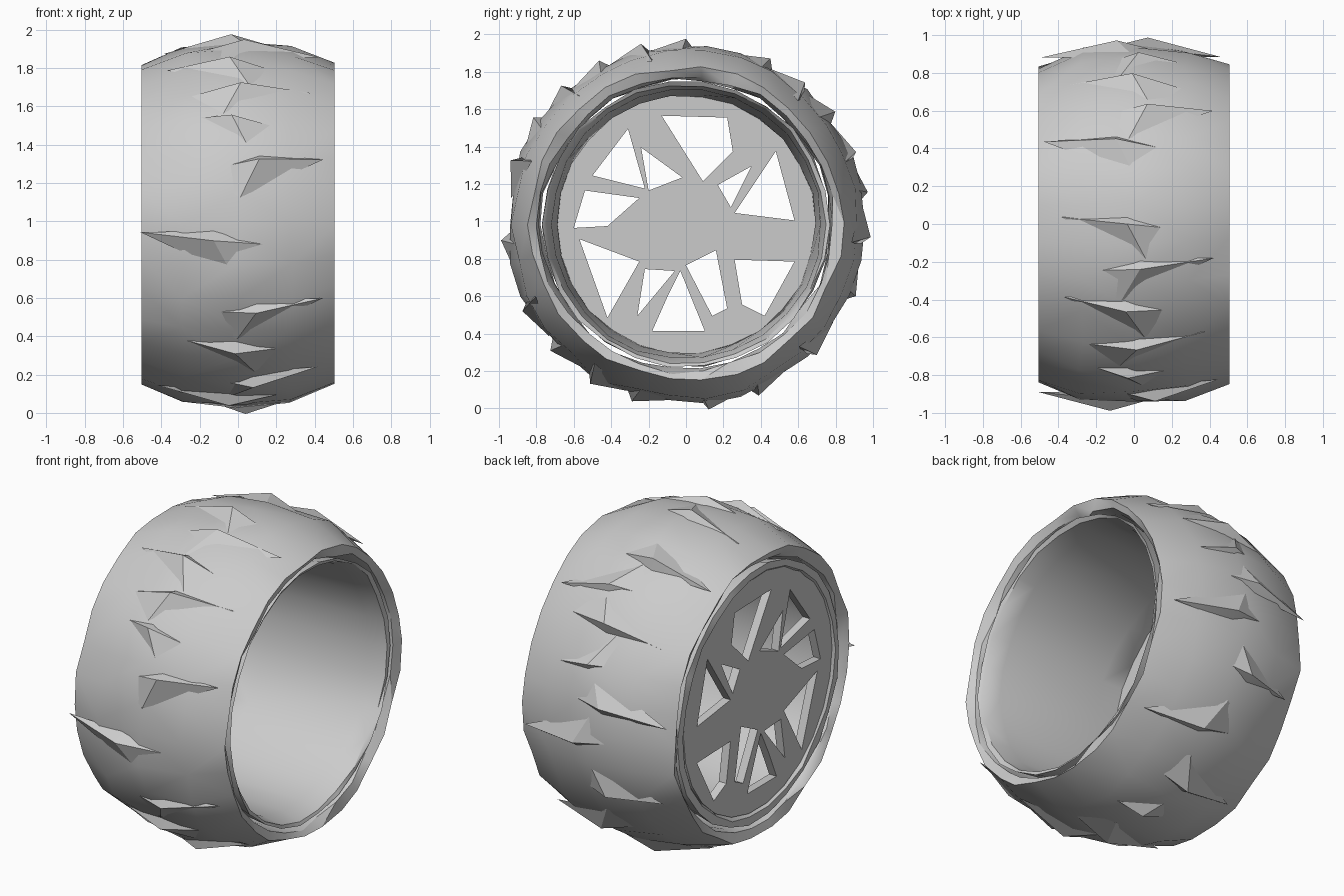
import bpy, bmesh, math, random
from mathutils import Vector

cube = bpy.data.objects.get("Cube")
if cube:
    bpy.data.objects.remove(cube, do_unlink=True)

random.seed(4)
CENTRE_Z = 0.985

grey = bpy.data.materials.new("plain grey")
grey.use_nodes = True
grey.diffuse_color = (0.6, 0.6, 0.6, 1)
grey.node_tree.nodes["Principled BSDF"].inputs["Base Color"].default_value = (0.6, 0.6, 0.6, 1)


def polar(x, radius, angle):
    """Point around the axle, which runs along x."""
    return Vector((x, radius * math.cos(angle), CENTRE_Z + radius * math.sin(angle)))


def finish(obj, angle=30):
    bpy.ops.object.select_all(action='DESELECT')
    obj.select_set(True)
    bpy.context.view_layer.objects.active = obj
    bpy.ops.object.shade_smooth_by_angle(angle=math.radians(angle))


def make_object(name, bm):
    bmesh.ops.recalc_face_normals(bm, faces=bm.faces)
    mesh = bpy.data.meshes.new(name)
    bm.to_mesh(mesh)
    bm.free()
    mesh.materials.append(grey)
    obj = bpy.data.objects.new(name, mesh)
    bpy.context.collection.objects.link(obj)
    finish(obj)


def revolve(name, profile, sides, wobble):
    """Closed profile of (x, radius) swept around the axle, slightly uneven."""
    bm = bmesh.new()
    rings = []
    for i in range(sides):
        turn = math.tau * i / sides
        rings.append([bm.verts.new(polar(
            x + random.uniform(-wobble, wobble) * (0 if abs(x) > 0.5 else 1),
            r + random.uniform(-wobble, wobble),
            turn + random.uniform(-wobble, wobble))) for x, r in profile])
    count = len(profile)
    for i in range(sides):
        a, b = rings[i], rings[(i + 1) % sides]
        for j in range(count):
            k = (j + 1) % count
            bm.faces.new((a[j], a[k], b[k], b[j]))
    bmesh.ops.triangulate(bm, faces=bm.faces)
    make_object(name, bm)


# Tyre: crowned uneven tread, rounded shoulders, open middle
revolve("tyre", [(-0.48, 0.79), (-0.505, 0.835), (-0.28, 0.925), (0, 0.955), (0.28, 0.925),
                 (0.505, 0.835), (0.48, 0.79), (0.42, 0.775), (-0.42, 0.775)], 30, 0.016)

# Rim: tapered barrel with a thin lip at each end
revolve("rim_barrel", [(0.485, 0.765), (0.47, 0.745), (0.36, 0.72), (-0.3, 0.695), (-0.45, 0.69),
                       (-0.49, 0.72), (-0.485, 0.765), (-0.36, 0.735), (0.36, 0.745)], 26, 0.007)

# Spoked disc: flat outline with window holes, thickened
windows = [
    [(-.13, .57), (.22, .56), (.25, .38), (.09, .22)],
    [(.48, .38), (.58, .01), (.26, .05)],
    [(.35, .3), (.17, .2), (.24, .08)],
    [(.26, -.2), (.58, -.21), (.42, -.5), (.3, -.44)],
    [(.16, -.15), (.22, -.46), (.14, -.5), (0, -.23)],
    [(-.03, -.26), (.1, -.58), (-.18, -.58), (-.1, -.4)],
    [(-.22, -.25), (-.06, -.26), (-.26, -.5)],
    [(-.57, -.09), (-.25, -.21), (-.42, -.51)],
    [(-.6, -.03), (-.42, -.02), (-.25, .13), (-.54, .17)],
    [(-.5, .25), (-.22, .18), (-.31, .5)],
    [(-.24, .4), (-.2, .17), (-.02, .24)],
]
edge = [(0.71 * math.cos(math.tau * i / 26), 0.71 * math.sin(math.tau * i / 26)) for i in range(26)]
curve = bpy.data.curves.new("spoked_disc", 'CURVE')
curve.dimensions = '2D'
curve.fill_mode = 'BOTH'
curve.extrude = 0.025
curve.materials.append(grey)
for outline in [edge] + windows:
    spline = curve.splines.new('POLY')
    spline.points.add(len(outline) - 1)
    for point, (u, v) in zip(spline.points, outline):
        point.co = (u, v, 0, 1)
    spline.use_cyclic_u = True
disc = bpy.data.objects.new("spoked_disc", curve)
bpy.context.collection.objects.link(disc)
disc.rotation_euler = (math.pi / 2, 0, math.pi / 2)
disc.location = (-0.455, 0, CENTRE_Z + 0.01)
bpy.ops.object.select_all(action='DESELECT')
disc.select_set(True)
bpy.context.view_layer.objects.active = disc
bpy.ops.object.convert(target='MESH')
finish(disc)

# Tread lugs: long folded ridges that fade back into the tread
bm = bmesh.new()
lug_angles = [63, 50, 37, 23, 10, -4, -23, -45, -67, -83, -107, -121, -137,
              -152, -175, 160, 145, 132, 118, 104, 90]
for i, degrees in enumerate(lug_angles):
    a = math.radians(degrees)
    lean = 1 if i % 2 else -1
    middle = 0.07 * lean + random.uniform(-0.06, 0.06)
    reach = random.uniform(0.3, 0.4)
    peak = random.uniform(0.985, 1.0)
    left = bm.verts.new(polar(middle - reach, 0.89, a + 0.04 * lean))
    right = bm.verts.new(polar(middle + reach, 0.89, a - 0.04 * lean))
    tip = bm.verts.new(polar(middle, peak, a))
    back = bm.verts.new(polar(middle - 0.1 * lean, 0.945, a + 0.2))
    front = bm.verts.new(polar(middle, 0.93, a - 0.05))
    for face in ((left, tip, back), (tip, right, back), (left, front, tip),
                 (front, right, tip), (left, back, right, front)):
        bm.faces.new(face)
make_object("tread_lugs", bm)
